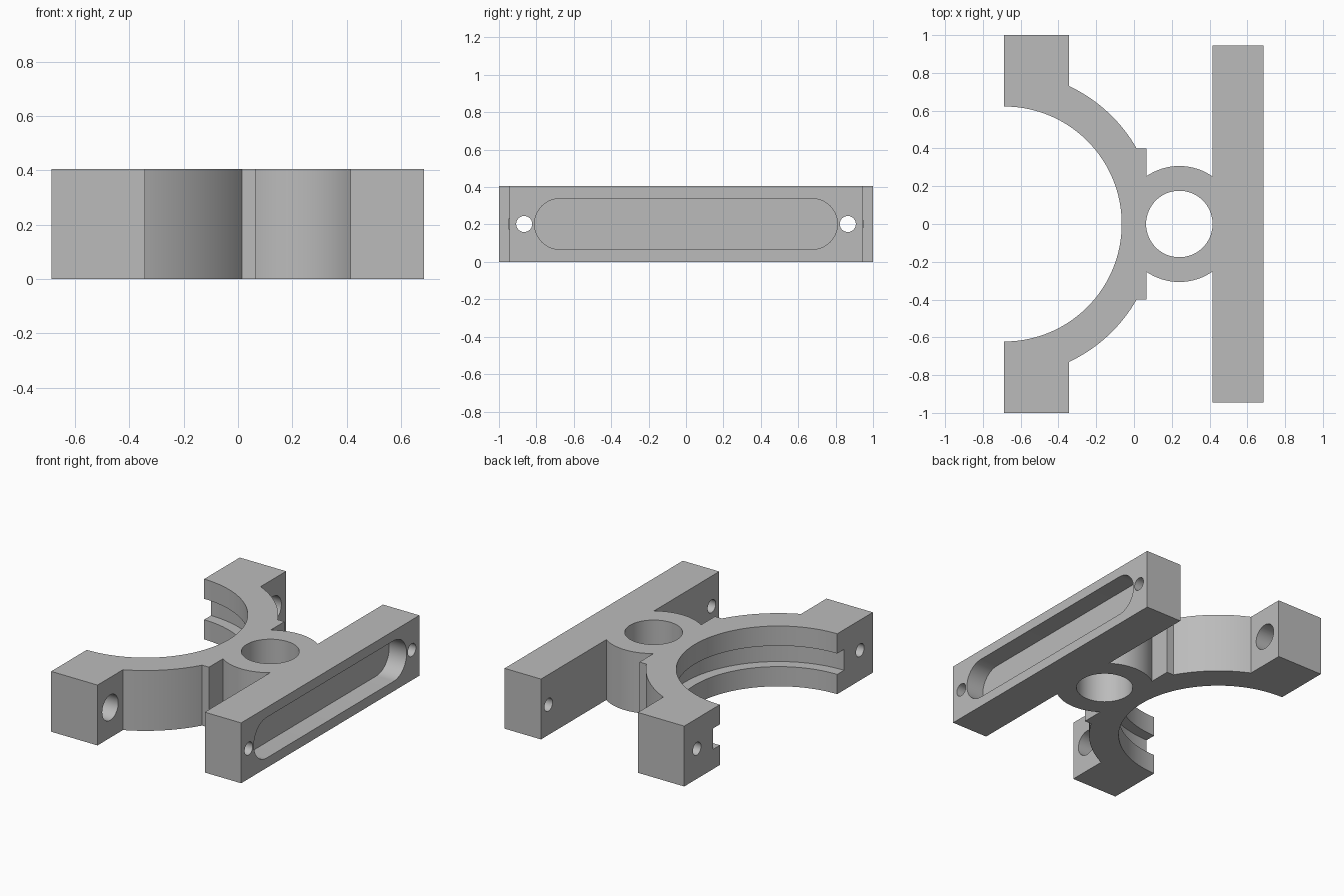
import bpy
import bmesh
from math import acos, asin, cos, sin, pi, radians
from mathutils import Matrix

if "Cube" in bpy.data.objects:
    bpy.data.objects.remove(bpy.data.objects["Cube"], do_unlink=True)

H = 0.405             # thickness
MID = H / 2
BACK, FACE = -0.687, 0.685
R_IN, R_OUT, R_GROOVE = 0.622, 0.807, 0.695
BOSS_X, BOSS_R, BORE_R = 0.24, 0.307, 0.176
HOLE_Y = 0.865


def arc(cx, r, a0, a1, n):
    return [(cx + r * cos(a0 + (a1 - a0) * i / n), r * sin(a0 + (a1 - a0) * i / n))
            for i in range(n + 1)]


def prism(name, points, height):
    """Extrude a flat outline upward from z = 0."""
    bm = bmesh.new()
    face = bm.faces.new([bm.verts.new((x, y, 0)) for x, y in points])
    top = bmesh.ops.extrude_face_region(bm, geom=[face])["geom"]
    bmesh.ops.translate(bm, vec=(0, 0, height),
                        verts=[v for v in top if isinstance(v, bmesh.types.BMVert)])
    bmesh.ops.recalc_face_normals(bm, faces=bm.faces)
    mesh = bpy.data.meshes.new(name)
    bm.to_mesh(mesh)
    bm.free()
    obj = bpy.data.objects.new(name, mesh)
    bpy.context.collection.objects.link(obj)
    return obj


def cylinder(r, n):
    return arc(0, r, 0, 2 * pi * (n - 1) / n, n - 1)


def cut(body, cutter, matrix):
    cutter.data.transform(matrix)
    cutter.hide_render = True
    mod = body.modifiers.new("cut", "BOOLEAN")
    mod.operation = "DIFFERENCE"
    mod.solver = "EXACT"
    mod.object = cutter
    bpy.context.view_layer.objects.active = body
    bpy.ops.object.modifier_apply(modifier=mod.name)
    bpy.data.objects.remove(cutter, do_unlink=True)


# Half outline: clamp arc, lug, outer arc, web, boss, bar
lug_x, web_x, bar_x = -0.343, 0.065, 0.415
half = arc(BACK, R_IN, 0, pi / 2, 48)
half += [(BACK, 1), (lug_x, 1)]
half += arc(BACK, R_OUT, acos((lug_x - BACK) / R_OUT), asin(0.4 / R_OUT), 24)
half += [(web_x, 0.4)]
half += arc(BOSS_X, BOSS_R, acos((web_x - BOSS_X) / BOSS_R),
            acos((bar_x - BOSS_X) / BOSS_R), 24)
half += [(bar_x, 0.945), (FACE, 0.945)]
outline = half + [(x, -y) for x, y in reversed(half[1:])]
body = prism("clamp_bracket", outline, H)

# Vertical bore through the boss
cut(body, prism("bore", cylinder(BORE_R, 64), 1),
    Matrix.Translation((BOSS_X, 0, -0.3)))

# Groove inside the clamp arc
cut(body, prism("groove", cylinder(R_GROOVE, 192), 0.14),
    Matrix.Translation((BACK, 0, MID - 0.07)))

# Holes along x: through bar and lugs, wide counterbore in each lug
along_x = Matrix.Rotation(pi / 2, 4, "Y")
for side in (-1, 1):
    y = side * HOLE_Y
    cut(body, prism("hole", cylinder(0.043, 32), 2),
        Matrix.Translation((-1, y, MID)) @ along_x)
    cut(body, prism("counterbore", cylinder(0.085, 40), 0.3),
        Matrix.Translation((lug_x - 0.17, y, MID)) @ along_x)

# Rounded pocket in the bar face
r, reach = 0.136, 0.674
slot = [(x, y + reach) for x, y in arc(0, r, 0, pi, 24)]
slot += [(x, y - reach) for x, y in arc(0, r, pi, 2 * pi, 24)]
cut(body, prism("pocket", slot, 0.3),
    Matrix.Translation((FACE - 0.13, 0, MID)) @ along_x)

# Single grey material
grey = bpy.data.materials.new("plain_grey")
grey.use_nodes = True
color = (0.5, 0.5, 0.5, 1)
grey.diffuse_color = color
grey.node_tree.nodes["Principled BSDF"].inputs["Base Color"].default_value = color
body.data.materials.clear()
body.data.materials.append(grey)
for p in body.data.polygons:
    p.material_index = 0

bpy.ops.object.select_all(action="DESELECT")
body.select_set(True)
bpy.context.view_layer.objects.active = body
bpy.ops.object.shade_smooth_by_angle(angle=radians(30))
